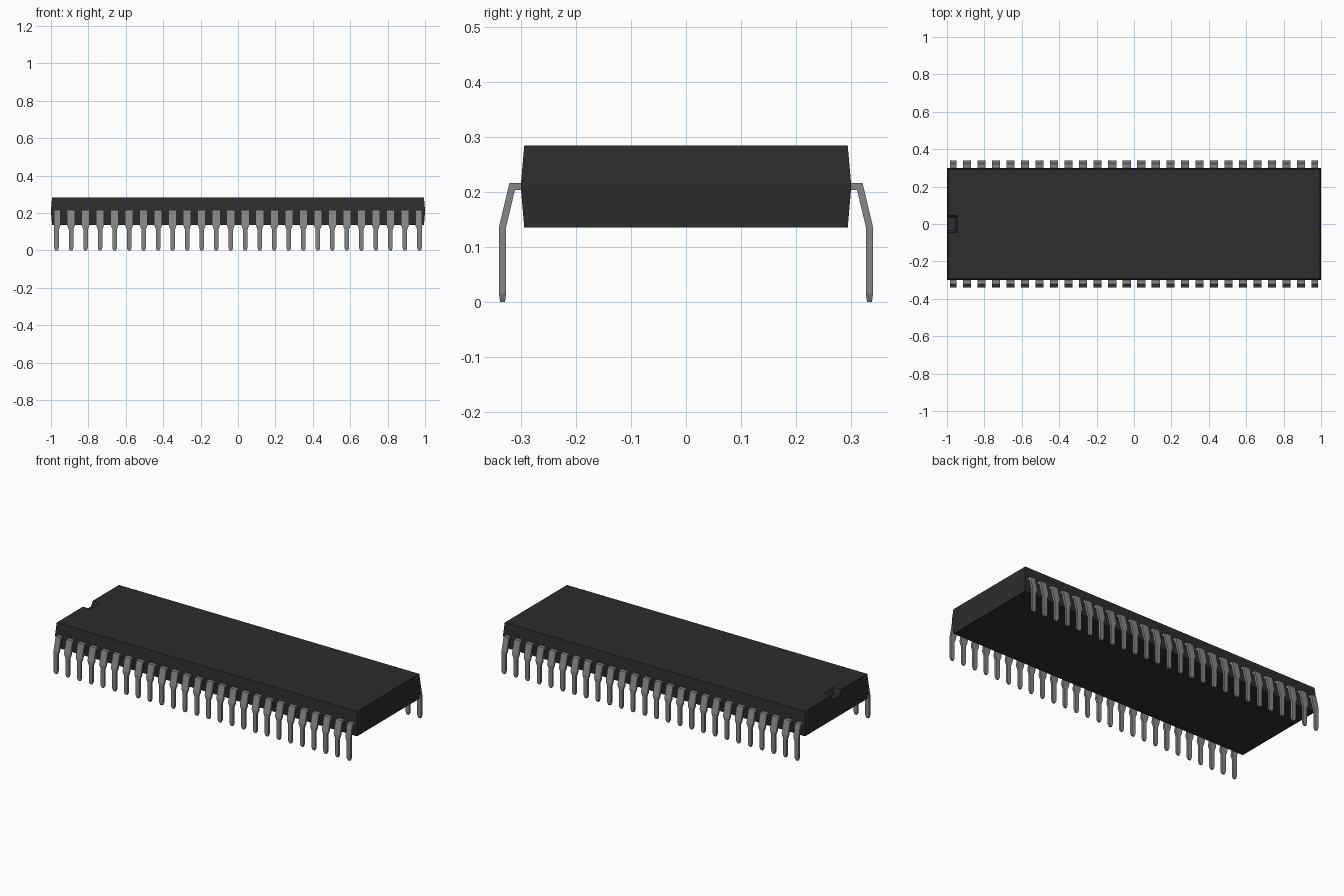
import bpy, bmesh, math

if "Cube" in bpy.data.objects:
    bpy.data.objects.remove(bpy.data.objects["Cube"], do_unlink=True)


def make_material(name, color, rough):
    mat = bpy.data.materials.new(name)
    mat.use_nodes = True
    mat.diffuse_color = (*color, 1)
    bsdf = mat.node_tree.nodes["Principled BSDF"]
    bsdf.inputs["Base Color"].default_value = (*color, 1)
    bsdf.inputs["Roughness"].default_value = rough
    return mat


def loft(name, rings, mat):
    """Skin a list of four-point rings and cap both ends."""
    bm = bmesh.new()
    rows = [[bm.verts.new(p) for p in ring] for ring in rings]
    for a, b in zip(rows, rows[1:]):
        for i in range(4):
            j = (i + 1) % 4
            bm.faces.new((a[i], a[j], b[j], b[i]))
    bm.faces.new(rows[0])
    bm.faces.new(rows[-1])
    bmesh.ops.recalc_face_normals(bm, faces=bm.faces)
    mesh = bpy.data.meshes.new(name)
    bm.to_mesh(mesh)
    bm.free()
    mesh.materials.append(mat)
    return mesh


def add_object(name, mesh):
    obj = bpy.data.objects.new(name, mesh)
    bpy.context.collection.objects.link(obj)
    return obj


def rectangle(x0, x1, y, z):
    return [(x0, -y, z), (x1, -y, z), (x1, y, z), (x0, y, z)]


black = make_material("black_plastic", (0.026, 0.026, 0.026), 0.6)
grey = make_material("grey_metal", (0.24, 0.24, 0.24), 0.5)

# Body: moulded block, widest in a band at pin level
body_levels = [(0.006, 0.135), (0, 0.204), (0, 0.216), (0.006, 0.284)]
body = add_object("chip_body", loft("chip_body", [
    rectangle(-1 + d, 1 - d, 0.30 - d, z) for d, z in body_levels], black))

# Orientation notch with sloping walls, cut into one end
cutter = add_object("notch_cutter", loft("notch_cutter", [
    rectangle(-1.05, -0.955, 0.034, 0.254),
    rectangle(-1.05, -0.937, 0.052, 0.299)], black))
cutter.hide_render = True
cut = body.modifiers.new("notch", "BOOLEAN")
cut.operation = "DIFFERENCE"
cut.solver = "EXACT"
cut.object = cutter
bpy.context.view_layer.objects.active = body
bpy.ops.object.modifier_apply(modifier=cut.name)
bpy.data.objects.remove(cutter, do_unlink=True)

# Pin stations: outer (y, z), inner (y, z), half width
WIDE, THIN, TIP = 0.0215, 0.0125, 0.007
stations = [
    ((-0.285, 0.216), (-0.285, 0.203), WIDE),
    ((-0.321, 0.216), (-0.311, 0.203), WIDE),
    ((-0.340, 0.136), (-0.327, 0.136), WIDE),
    ((-0.340, 0.113), (-0.327, 0.113), THIN),
    ((-0.340, 0.015), (-0.327, 0.015), THIN),
    ((-0.338, 0), (-0.329, 0), TIP),
]


def pin_mesh(name, left_limit, right_limit):
    rings = []
    for (yo, zo), (yi, zi), w in stations:
        x0, x1 = -min(w, left_limit), min(w, right_limit)
        rings.append([(x0, yo, zo), (x1, yo, zo), (x1, yi, zi), (x0, yi, zi)])
    return loft(name, rings, grey)


full = pin_mesh("pin", WIDE, WIDE)
first = pin_mesh("first_pin", THIN, WIDE)
last = pin_mesh("last_pin", WIDE, THIN)

# Two rows of pins; the end pins are trimmed on their outer side
COUNT, SPAN = 26, 0.97
for row, turn in (("front", 0), ("back", math.pi)):
    for i in range(COUNT):
        mesh = first if i == 0 else last if i == COUNT - 1 else full
        x = -SPAN + 2 * SPAN * i / (COUNT - 1)
        pin = add_object(f"{row}_pin_{i + 1}", mesh)
        pin.location.x = x if row == "front" else -x
        pin.rotation_euler.z = turn
